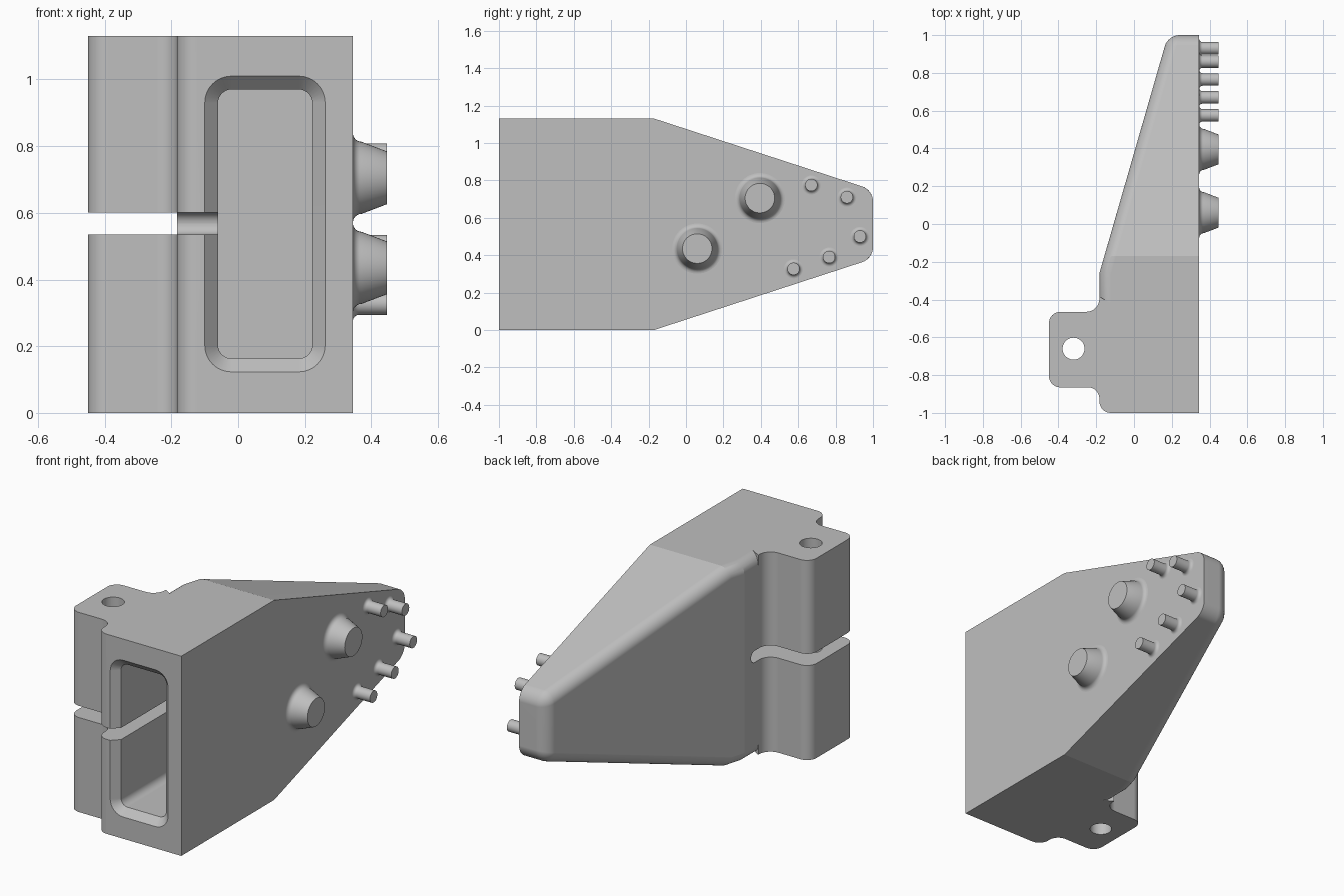
import bpy, bmesh, math
from mathutils import Vector, Matrix

cube = bpy.data.objects.get("Cube")
if cube:
    bpy.data.objects.remove(cube, do_unlink=True)

grey = bpy.data.materials.new("plain grey")
grey.use_nodes = True
grey.diffuse_color = (0.52, 0.52, 0.52, 1)
grey.node_tree.nodes["Principled BSDF"].inputs["Base Color"].default_value = grey.diffuse_color

HEIGHT, SIDE, WALL, TIP_X = 1.13, 0.345, -0.183, 0.447
MID = HEIGHT / 2


def rounded(corners, steps=8):
    """Outline from (u, v, radius) corners, convex or concave."""
    out = []
    for i, (u, v, r) in enumerate(corners):
        p = Vector((u, v))
        if not r:
            out.append(p)
            continue
        a = (Vector(corners[i - 1][:2]) - p).normalized()
        b = (Vector(corners[(i + 1) % len(corners)][:2]) - p).normalized()
        half = a.angle(b) / 2
        centre = p + (a + b).normalized() * r / math.sin(half)
        start = p + a * r / math.tan(half) - centre
        end = p + b * r / math.tan(half) - centre
        turn = math.atan2(start.x * end.y - start.y * end.x, start.dot(end))
        for k in range(steps + 1):
            out.append(centre + Matrix.Rotation(turn * k / steps, 2) @ start)
    return out


def circle(u, v, r, n=48):
    return [Vector((u + r * math.cos(math.tau * k / n), v + r * math.sin(math.tau * k / n)))
            for k in range(n)]


def loft(sections, axis):
    """Closed solid through (position, outline) sections along an axis."""
    place = {"x": lambda p, t: (t, p.x, p.y),
             "y": lambda p, t: (p.x, t, p.y),
             "z": lambda p, t: (p.x, p.y, t)}[axis]
    bm = bmesh.new()
    rings = [[bm.verts.new(place(p, t)) for p in outline] for t, outline in sections]
    for lo, hi in zip(rings, rings[1:]):
        for i in range(len(lo)):
            bm.faces.new((lo[i - 1], lo[i], hi[i], hi[i - 1]))
    bm.faces.new(rings[0])
    bm.faces.new(rings[-1])
    bmesh.ops.recalc_face_normals(bm, faces=bm.faces)
    return bm


def make(name, bm):
    mesh = bpy.data.meshes.new(name)
    bm.to_mesh(mesh)
    bm.free()
    mesh.materials.append(grey)
    obj = bpy.data.objects.new(name, mesh)
    bpy.context.collection.objects.link(obj)
    return obj


def activate(obj):
    bpy.ops.object.select_all(action="DESELECT")
    obj.select_set(True)
    bpy.context.view_layer.objects.active = obj


def combine(target, other, operation):
    mod = target.modifiers.new(operation, "BOOLEAN")
    mod.operation, mod.solver, mod.object = operation, "EXACT", other
    activate(target)
    bpy.ops.object.modifier_apply(modifier=mod.name)
    bpy.data.objects.remove(other, do_unlink=True)


def smooth(obj, degrees):
    activate(obj)
    bpy.ops.object.shade_smooth_by_angle(angle=math.radians(degrees))


# Tapered arm: wedge in plan, trimmed by sloping planes above and below
plan = [Vector(p) for p in
        ((SIDE, -0.45), (SIDE, 1), (0.18, 1), (WALL, -0.26), (WALL, -0.45))]
bm = loft([(0, plan), (HEIGHT, plan)], "z")
for sign in (1, -1):
    bmesh.ops.bisect_plane(bm, geom=bm.verts[:] + bm.edges[:] + bm.faces[:], dist=1e-5,
                           plane_co=(0, -0.17, MID + sign * MID),
                           plane_no=(0, 0.326, sign), clear_outer=True)
    bmesh.ops.holes_fill(bm, edges=[e for e in bm.edges if e.is_boundary])
bmesh.ops.recalc_face_normals(bm, faces=bm.faces)


def is_filleted(e):
    on_side = all(v.co.x > SIDE - 0.001 for v in e.verts)
    on_joint = all(v.co.y < -0.449 for v in e.verts)
    return not on_side and not on_joint and e.calc_face_angle() > math.radians(25)


bmesh.ops.bevel(bm, geom=[e for e in bm.edges if is_filleted(e)], offset=0.06,
                offset_type="OFFSET", segments=8, profile=0.5, affect="EDGES",
                clamp_overlap=True)
housing = make("housing", bm)

# Front block with the clamping lug
block = rounded([(SIDE, -1, 0), (SIDE, -0.42, 0), (-0.12, -0.42, 0), (WALL, -0.385, 0),
                 (WALL, -0.465, 0.07), (-0.45, -0.465, 0.06), (-0.45, -0.865, 0.06),
                 (WALL, -0.865, 0.06), (WALL, -1, 0.06)])
combine(housing, make("clamp_block", loft([(0, block), (HEIGHT, block)], "z")), "UNION")


# Socket in the front with a chamfered rim
def socket(grow):
    x0, x1, z0, z1, r = -0.06 - grow, 0.222 + grow, 0.163 - grow, 0.97 + grow, 0.04 + grow
    return rounded([(x0, z0, r), (x1, z0, r), (x1, z1, r), (x0, z1, r)])


combine(housing, make("socket_cutter", loft(
    [(-1.02, socket(0.06)), (-0.96, socket(0)), (-0.30, socket(0))], "y")), "DIFFERENCE")

# Clamping slot with a round end, and the bolt hole through the lug
slot = rounded([(-1.1, 0.535, 0), (-0.32, 0.535, 0.0325), (-0.32, 0.601, 0.0325), (-1.1, 0.601, 0)])
combine(housing, make("slot_cutter", loft([(-0.6, slot), (0.02, slot)], "x")), "DIFFERENCE")
hole = circle(-0.32, -0.66, 0.058)
combine(housing, make("hole_cutter", loft([(-0.1, hole), (HEIGHT + 0.1, hole)], "z")), "DIFFERENCE")
smooth(housing, 14)
normals = housing.modifiers.new("even_normals", "WEIGHTED_NORMAL")
normals.keep_sharp = True


# Pegs on the side, each with a flared foot
def peg(name, y, z, base, tip, flare):
    sections = [(SIDE - 0.01, circle(y, z, base + flare))]
    for k in range(7):
        a = k / 6 * math.pi / 2
        sections.append((SIDE + flare * (1 - math.cos(a)),
                         circle(y, z, base + flare * (1 - math.sin(a)))))
    sections.append((TIP_X, circle(y, z, tip)))
    smooth(make(name, loft(sections, "x")), 30)


for i, (y, z) in enumerate([(0.06, 0.435), (0.395, 0.705)]):
    peg(f"large_peg_{i + 1}", y, z, 0.108, 0.079, 0.026)
for i, (y, z) in enumerate([(0.67, 0.775), (0.86, 0.71), (0.93, 0.50), (0.765, 0.39), (0.575, 0.327)]):
    peg(f"small_peg_{i + 1}", y, z, 0.033, 0.033, 0.018)
